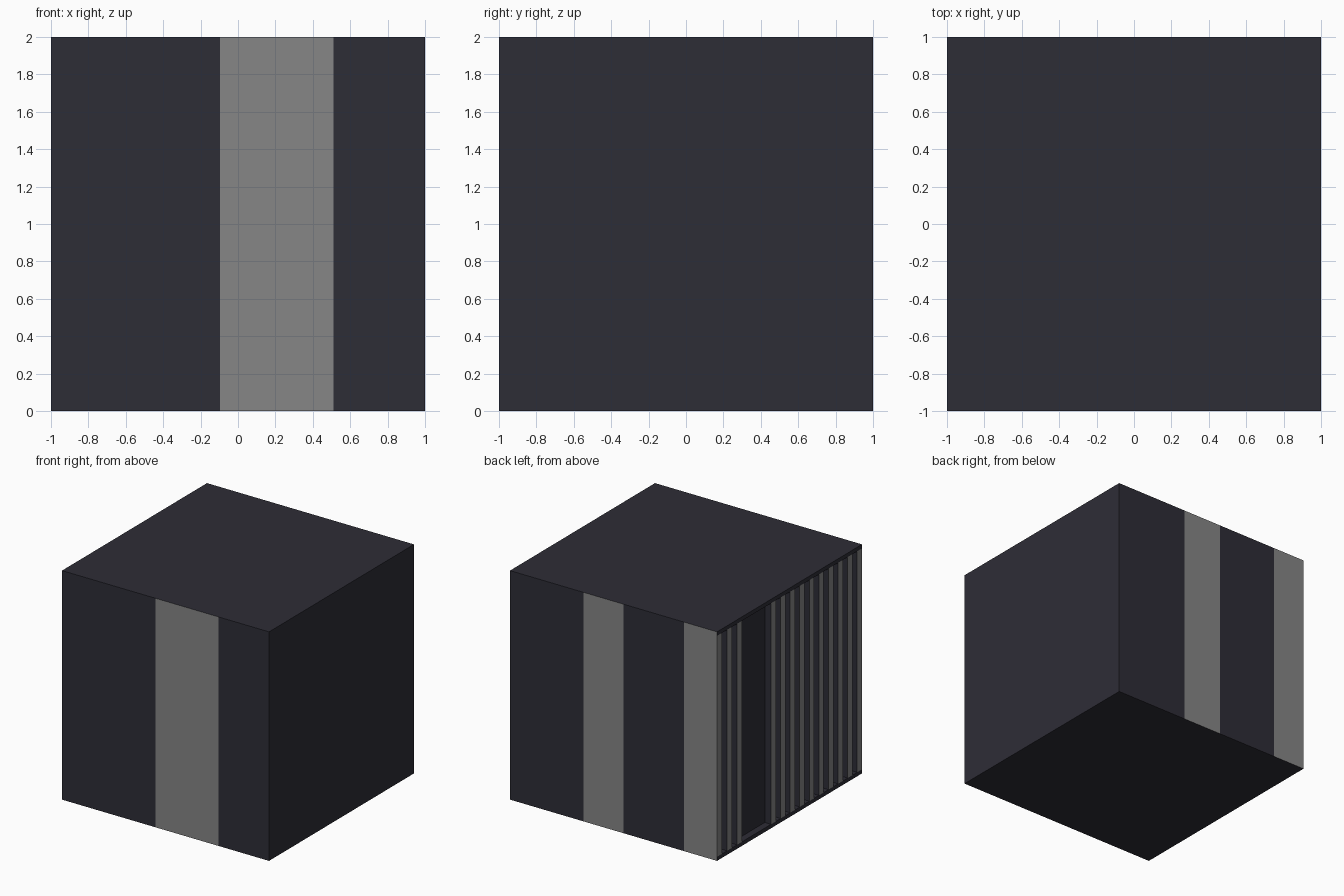
import bpy, bmesh
from mathutils import Vector

if "Cube" in bpy.data.objects:
    bpy.data.objects.remove(bpy.data.objects["Cube"])


def material(name, rgb):
    m = bpy.data.materials.new(name)
    m.diffuse_color = (*rgb, 1.0)
    m.use_nodes = True
    m.node_tree.nodes["Principled BSDF"].inputs["Base Color"].default_value = m.diffuse_color
    return m


charcoal = material("charcoal", (0.027, 0.026, 0.037))
grey = material("mid grey", (0.238, 0.238, 0.238))

# Layout of painted bands (x ranges) and of the slatted left side (y, z)
FRONT_BAND = (-0.095, 0.51)
BACK_BANDS = [(-0.095, 0.29), (-1.0, -0.68)]
RIM, DEPTH = 0.035, 0.06
DOOR = (0.255, 0.655)


def slats(lo, hi, count):
    """Evenly spaced slats with equal gaps, filling lo..hi."""
    w = (hi - lo) / (2 * count - 1)
    return [(lo + 2 * i * w, lo + (2 * i + 1) * w) for i in range(count)]


SLATS = slats(-1.0, DOOR[0], 10) + slats(DOOR[1], 1.0, 3)


def inside(v, span):
    return span[0] < v < span[1]


# Cube body, cut along every band and slat edge
bm = bmesh.new()
bmesh.ops.create_cube(bm, size=2.0)
bmesh.ops.translate(bm, verts=bm.verts, vec=(0, 0, 1))
cuts = [(0, x) for span in [FRONT_BAND] + BACK_BANDS for x in span]
cuts += [(1, y) for span in SLATS for y in span]
cuts += [(2, RIM), (2, 2 - RIM)]
for axis, pos in sorted(set(cuts)):
    if axis < 2 and abs(pos) > 0.999:
        continue
    co, no = Vector((0, 0, 0)), Vector((0, 0, 0))
    co[axis], no[axis] = pos, 1.0
    bmesh.ops.bisect_plane(bm, geom=bm.verts[:] + bm.edges[:] + bm.faces[:],
                           dist=1e-5, plane_co=co, plane_no=no)

# Colours by direction and position; gaps and doorway collected for recessing
bm.normal_update()
recess = []
for f in bm.faces:
    c, n = f.calc_center_median(), f.normal
    if n.y < -0.9:
        f.material_index = int(inside(c.x, FRONT_BAND))
    elif n.y > 0.9:
        f.material_index = int(any(inside(c.x, b) for b in BACK_BANDS))
    elif n.x < -0.9 and inside(c.z, (RIM, 2 - RIM)):
        if any(inside(c.y, s) for s in SLATS):
            f.material_index = 1
        else:
            recess.append(f)

# Sink the gaps and the doorway into the left side
pushed = bmesh.ops.extrude_discrete_faces(bm, faces=recess)["faces"]
for f in pushed:
    bmesh.ops.translate(bm, verts=f.verts[:], vec=(DEPTH, 0, 0))
bmesh.ops.recalc_face_normals(bm, faces=bm.faces[:])

mesh = bpy.data.meshes.new("slatted_block")
bm.to_mesh(mesh)
bm.free()
mesh.materials.append(charcoal)
mesh.materials.append(grey)
obj = bpy.data.objects.new("slatted_block", mesh)
bpy.context.collection.objects.link(obj)
